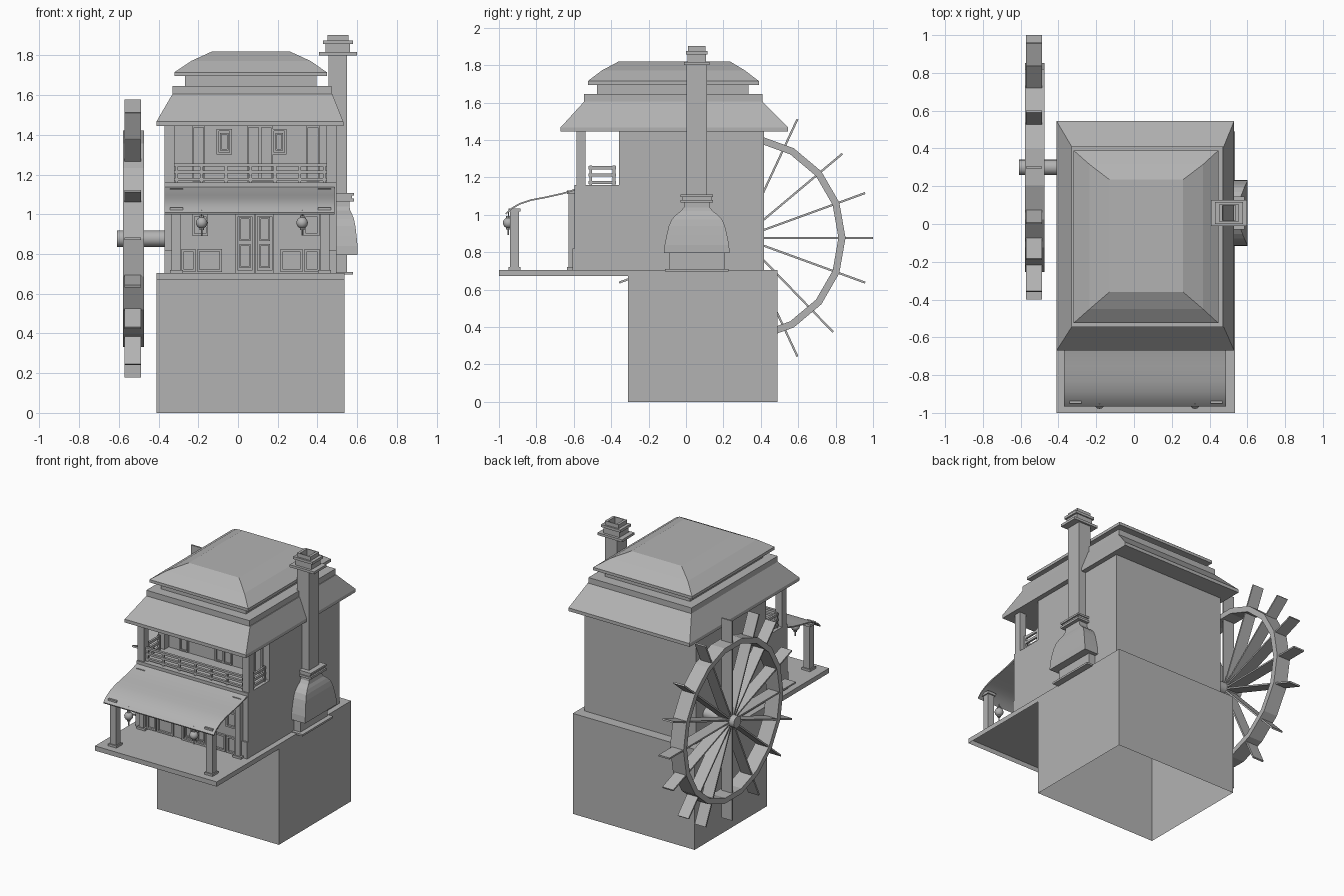
import bpy, bmesh, math
from mathutils import Matrix

if "Cube" in bpy.data.objects:
    bpy.data.objects.remove(bpy.data.objects["Cube"])

CX = 0.063  # mid line of the house
GREY = bpy.data.materials.new("mid_grey")
GREY.diffuse_color = (0.45, 0.45, 0.45, 1)
GREY.use_nodes = True
GREY.node_tree.nodes["Principled BSDF"].inputs["Base Color"].default_value = GREY.diffuse_color


def finish(name, bm, smooth=None, recalc=True):
    if recalc:
        bmesh.ops.recalc_face_normals(bm, faces=bm.faces)
    me = bpy.data.meshes.new(name)
    bm.to_mesh(me)
    bm.free()
    me.materials.append(GREY)
    ob = bpy.data.objects.new(name, me)
    bpy.context.collection.objects.link(ob)
    if smooth:
        me.polygons.foreach_set("use_smooth", [True] * len(me.polygons))
        me.set_sharp_from_angle(angle=math.radians(smooth))
    return ob


def loft(name, sections, closed=False, bottom=True, top=True):
    """Stacked rectangles (x0, x1, y0, y1, z); closed joins last to first."""
    bm = bmesh.new()
    rings = [[bm.verts.new((x, y, z)) for x, y in ((a, c), (b, c), (b, d), (a, d))]
             for a, b, c, d, z in sections]
    pairs = list(zip(rings, rings[1:]))
    if closed:
        pairs.append((rings[-1], rings[0]))
    else:
        if bottom:
            bm.faces.new(rings[0][::-1])
        if top:
            bm.faces.new(rings[-1])
    for r, s in pairs:
        for i in range(4):
            j = (i + 1) % 4
            bm.faces.new((r[i], r[j], s[j], s[i]))
    return finish(name, bm, recalc=False)


def boxes(name, items):
    """One object from boxes (x0, x1, y0, y1, z0, z1)."""
    bm = bmesh.new()
    for a, b, c, d, e, f in items:
        m = Matrix.Translation(((a + b) / 2, (c + d) / 2, (e + f) / 2)) @ Matrix.Diagonal((b - a, d - c, f - e, 1))
        bmesh.ops.create_cube(bm, size=1, matrix=m)
    return finish(name, bm)


def sym(items):
    """Add the copies mirrored across the house mid line."""
    return items + [(2 * CX - b, 2 * CX - a, *r) for a, b, *r in items]


def frame(x0, x1, z0, z1, y, t=0.012, d=0.014):
    """Four bars around an opening on a front wall at y."""
    return [(x0, x0 + t, y - d, y, z0, z1), (x1 - t, x1, y - d, y, z0, z1),
            (x0 + t, x1 - t, y - d, y, z0, z0 + t), (x0 + t, x1 - t, y - d, y, z1 - t, z1)]


# Stone base and deck are open underneath; storeys stand on them
block = (-0.41, 0.535, -0.31, 0.49)
loft("base_block", [(*block, 0), (*block, 0.705), (-0.37, 0.496, -0.31, 0.417, 0.705)], bottom=False, top=False)
deck = (-0.41, 0.535, -1.0, -0.31)
loft("porch_deck", [(*deck, 0.672), (*deck, 0.705)], bottom=False)
lower = (-0.37, 0.496, -0.595, 0.417)
loft("lower_storey", [(*lower, 0.705), (*lower, 1.16)], bottom=False)
upper = (-0.37, 0.496, -0.31, 0.417)
loft("upper_storey", [(*upper, 1.16), (*upper, 1.447)], bottom=False, top=False)

# Two-tier roof
loft("lower_roof", [(-0.41, 0.53, -0.67, 0.545, 1.445), (-0.41, 0.53, -0.67, 0.545, 1.468),
                    (-0.33, 0.475, -0.545, 0.41, 1.605)])
boxes("roof_ledge", [(-0.33, 0.47, -0.545, 0.41, 1.605, 1.645)])
boxes("roof_neck", [(-0.267, 0.395, -0.475, 0.335, 1.645, 1.70)])
loft("upper_roof", [(-0.32, 0.447, -0.525, 0.39, 1.695), (-0.32, 0.447, -0.525, 0.39, 1.715),
                    (-0.235, 0.365, -0.45, 0.315, 1.772), (-0.13, 0.26, -0.36, 0.235, 1.82)])

# Curved awning: thin profile swept along x
prof = [(-0.59, 1.14), (-0.66, 1.118), (-0.75, 1.098), (-0.83, 1.083),
        (-0.89, 1.063), (-0.935, 1.037), (-0.965, 1.008)]
outline = prof + [(y + 0.003, z - 0.008) for y, z in reversed(prof)]
bm = bmesh.new()
ends = [[bm.verts.new((x, y, z)) for y, z in outline] for x in (-0.37, 0.487)]
n, k = len(outline), len(prof)
for i in range(n):
    j = (i + 1) % n
    bm.faces.new((ends[0][i], ends[0][j], ends[1][j], ends[1][i]))
for e in ends:
    for i in range(k - 1):
        bm.faces.new((e[i], e[i + 1], e[n - 2 - i], e[n - 1 - i]))
finish("awning", bm, smooth=40)

# Porch posts with base and cap, and matching wall pilasters
for name, y, top in (("porch_post", -0.918, 1.035), ("wall_pilaster", -0.61, 1.13)):
    w = 0.024 if y < -0.8 else 0.018
    boxes(name, sym([(-0.31 - w, -0.31 + w, y - w, y + w, 0.705, top),
                     (-0.342, -0.278, y - w - 0.008, y + w + 0.008, 0.705, 0.72),
                     (-0.342, -0.278, y - w - 0.008, y + w + 0.008, top - 0.018, top)]))

# Balcony posts and railings
boxes("balcony_posts", sym([(-0.37, -0.32, y, y + 0.048, 1.16, 1.45) for y in (-0.585, -0.358)]))
rails = [(-0.32, 0.446, -0.57, -0.552, z, z + 0.015) for z in (1.168, 1.205, 1.24)]
rails += [(x, x + 0.014, -0.568, -0.554, 1.16, 1.255)
          for x in (-0.315 + i * 0.1237 for i in range(7))]
boxes("front_railing", rails)
side = [(-0.352, -0.338, -0.52, -0.375, z, z + 0.017) for z in (1.165, 1.205, 1.243)]
side += [(-0.354, -0.336, y, y + 0.014, 1.16, 1.265) for y in (-0.517, -0.392)]
boxes("side_railings", sym(side))

# Ground floor double door, windows and low panels
y = -0.595
door = []
for x0, x1 in ((-0.012, 0.083), (0.087, 0.182)):
    door += frame(x0, x1, 0.705, 1.0, y)
    door += frame(x0 + 0.02, x1 - 0.02, 0.73, 0.85, y, 0.008, 0.01)
    door += frame(x0 + 0.02, x1 - 0.02, 0.865, 0.985, y, 0.008, 0.01)
boxes("double_door", door)
boxes("lower_windows", frame(-0.23, -0.15, 0.89, 1.0, y) + frame(0.33, 0.41, 0.89, 1.0, y))
panels = []
for x0, x1 in ((-0.285, -0.215), (-0.205, -0.08), (0.215, 0.325), (0.335, 0.41)):
    panels += frame(x0, x1, 0.71, 0.825, y)
boxes("low_panels", panels)
boxes("corner_panels", sym([(-0.37, -0.29, y - 0.012, y, 0.705, 0.82)]))

# Upper floor windows and tall shutters
y = -0.31
wins = []
for x0, x1 in ((-0.108, -0.03), (0.17, 0.245)):
    wins += frame(x0, x1, 1.3, 1.43, y, 0.012, 0.018)
    wins += frame(x0 + 0.018, x1 - 0.018, 1.32, 1.41, y, 0.008, 0.008)
boxes("upper_windows", wins)
boxes("upper_shutters", sum((frame(x, x + 0.065, 1.165, 1.445, y, 0.008, 0.012)
                            for x in (-0.23, 0.045, 0.11, 0.345)), []))

# Hanging paper lanterns
for i, x in enumerate((-0.183, 0.323)):
    bm = bmesh.new()
    bmesh.ops.create_uvsphere(bm, u_segments=12, v_segments=8, radius=0.029)
    for z, r, d in ((0.03, 0.012, 0.012), (-0.03, 0.012, 0.012), (0.045, 0.003, 0.04), (-0.05, 0.004, 0.03)):
        bmesh.ops.create_cone(bm, cap_ends=True, segments=8, radius1=r, radius2=r, depth=d,
                              matrix=Matrix.Translation((0, 0, z)))
    bmesh.ops.translate(bm, verts=bm.verts, vec=(x, -0.95, 0.957))
    finish(f"lantern_{i + 1}", bm, smooth=40)


def ring(name, cx, hx, hy, z0, z1, ix=0.035, iy=0.04):
    """Hollow rectangular chimney course."""
    o = (cx - hx, cx + hx, 0.058 - hy, 0.058 + hy)
    h = (cx - ix, cx + ix, 0.058 - iy, 0.058 + iy)
    loft(name, [(*o, z0), (*o, z1), (*h, z1), (*h, z0)], closed=True)


# Chimney: foot, bell-shaped hood, collars, open shaft and cap
boxes("chimney_foot", [(0.45, 0.58, -0.113, 0.227, 0.697, 0.71), (0.45, 0.548, -0.09, 0.207, 0.71, 0.80)])
hood = [(0.602, 0.175, 0.795), (0.602, 0.172, 0.84), (0.597, 0.162, 0.89), (0.591, 0.15, 0.94),
        (0.584, 0.135, 0.975), (0.575, 0.112, 1.0), (0.565, 0.085, 1.02), (0.561, 0.07, 1.04), (0.561, 0.068, 1.07)]
loft("chimney_hood", [(0.45, x, 0.058 - h, 0.058 + h, z) for x, h, z in hood], top=False)
for i, (hx, hy, z0, z1) in enumerate(((0.075, 0.087, 1.065, 1.08), (0.065, 0.08, 1.08, 1.095),
                                      (0.075, 0.087, 1.095, 1.108))):
    ring(f"chimney_collar_{i + 1}", 0.51, hx, hy, z0, z1)
ring("chimney_shaft", 0.503, 0.047, 0.055, 1.10, 1.81)
ring("chimney_cap_plate", 0.503, 0.095, 0.068, 1.80, 1.817)
ring("chimney_cap_block", 0.503, 0.062, 0.05, 1.817, 1.86)
ring("chimney_cap_rim", 0.503, 0.075, 0.058, 1.858, 1.876)
ring("chimney_pot", 0.503, 0.053, 0.046, 1.876, 1.903)

# Water wheel: faceted rim, planks across the hub, axle
WY, WZ = 0.3, 0.877
bm = bmesh.new()
N = 18
loops = []
for i in range(N):
    a = 2 * math.pi * i / N
    loops.append([bm.verts.new((x, WY + r * math.cos(a), WZ + r * math.sin(a)))
                  for x, r in ((-0.578, 0.553), (-0.473, 0.553), (-0.473, 0.515), (-0.578, 0.515))])
for i in range(N):
    r, s = loops[i], loops[(i + 1) % N]
    for k in range(4):
        m = (k + 1) % 4
        bm.faces.new((r[k], r[m], s[m], s[k]))
finish("wheel_rim", bm)

bm = bmesh.new()
for deg in (0, 20, 40, 65, 90, 115, 134, 160):
    m = (Matrix.Translation((-0.53, WY, WZ)) @ Matrix.Rotation(math.radians(deg), 4, 'X')
         @ Matrix.Diagonal((0.084, 1.4, 0.011, 1)))
    bmesh.ops.create_cube(bm, size=1, matrix=m)
finish("wheel_paddles", bm)

bm = bmesh.new()
bmesh.ops.create_cone(bm, cap_ends=True, segments=16, radius1=0.041, radius2=0.041, depth=0.25,
                      matrix=Matrix.Translation((-0.484, WY, WZ)) @ Matrix.Rotation(math.pi / 2, 4, 'Y'))
finish("wheel_axle", bm, smooth=40)
